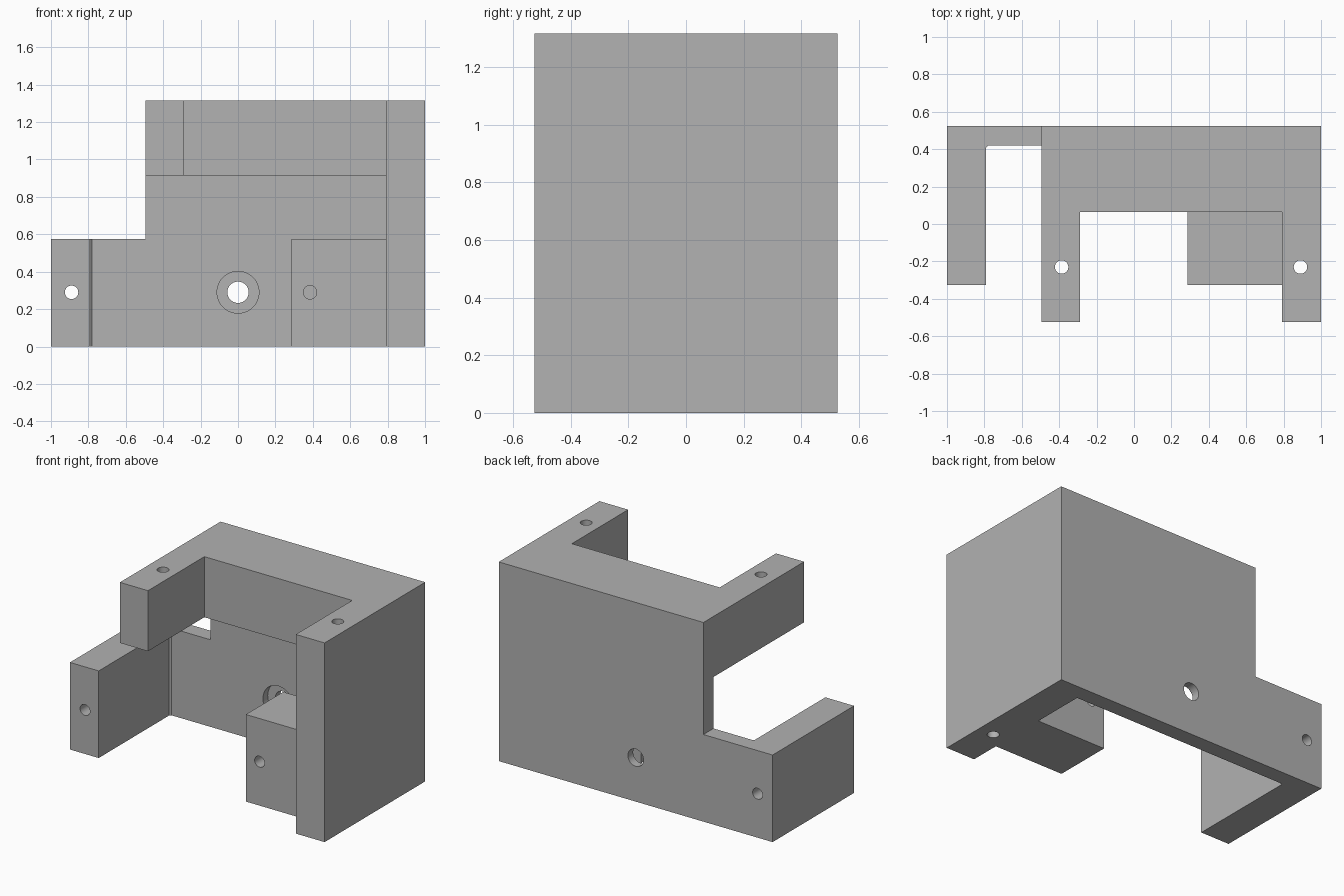
import bpy
import bmesh
from math import radians
from mathutils import Matrix, Vector

cube = bpy.data.objects.get("Cube")
if cube:
    bpy.data.objects.remove(cube, do_unlink=True)

grey = bpy.data.materials.new("plain grey")
grey.use_nodes = True
grey.diffuse_color = (0.445, 0.445, 0.445, 1)
grey.node_tree.nodes["Principled BSDF"].inputs["Base Color"].default_value = grey.diffuse_color

HALF_DEPTH, HEIGHT = 0.525, 1.315
LOW_TOP, SHELF_BOTTOM = 0.575, 0.915
WALL_INNER, SIDE_INNER = 0.42, 0.79
OUT = 2.0          # cutters overshoot the body by going out to here
HOLE_R, HOLE_Z, HOLE_Y = 0.036, 0.29, -0.23


def finish(name, bm):
    bmesh.ops.recalc_face_normals(bm, faces=bm.faces)
    mesh = bpy.data.meshes.new(name)
    bm.to_mesh(mesh)
    bm.free()
    mesh.materials.append(grey)
    obj = bpy.data.objects.new(name, mesh)
    bpy.context.collection.objects.link(obj)
    return obj


def prism(name, plan, z0, z1):
    """Extrude a plan outline from z0 up to z1."""
    bm = bmesh.new()
    face = bm.faces.new([bm.verts.new((x, y, z0)) for x, y in plan])
    new = bmesh.ops.extrude_face_region(bm, geom=[face])["geom"]
    bmesh.ops.translate(bm, vec=(0, 0, z1 - z0),
                        verts=[v for v in new if isinstance(v, bmesh.types.BMVert)])
    return finish(name, bm)


def box(name, x0, x1, y0, y1, z0, z1):
    return prism(name, [(x0, y0), (x1, y0), (x1, y1), (x0, y1)], z0, z1)


def drill(name, start, end, radius):
    start, end = Vector(start), Vector(end)
    axis = end - start
    turn = axis.to_track_quat('Z', 'Y').to_matrix().to_4x4()
    bm = bmesh.new()
    bmesh.ops.create_cone(bm, cap_ends=True, segments=48, radius1=radius, radius2=radius,
                          depth=axis.length,
                          matrix=Matrix.Translation((start + end) / 2) @ turn)
    return finish(name, bm)


# Solid block that everything is milled from
bracket = box("bracket", -1, 1, -HALF_DEPTH, HALF_DEPTH, 0, HEIGHT)

# Lower pocket leaves the back wall, the low arm and the screw block
c = 0.01
pocket = [(-SIDE_INNER, -OUT), (0.285, -OUT), (0.285, 0.065), (SIDE_INNER, 0.065),
          (SIDE_INNER, WALL_INNER), (c - SIDE_INNER, WALL_INNER),
          (-SIDE_INNER, WALL_INNER - c)]

cutters = [
    box("corner_cut", -OUT, -0.495, -OUT, OUT, LOW_TOP, OUT),
    prism("lower_pocket", pocket, -1, 0.7),
    box("middle_pocket", -0.6, SIDE_INNER, -OUT, WALL_INNER, LOW_TOP, SHELF_BOTTOM),
    box("upper_pocket", -0.29, SIDE_INNER, -OUT, 0.063, 0.8, OUT),
    box("low_arm_trim", -OUT, -0.6, -OUT, -0.325, -1, 0.7),
    box("screw_block_trim", 0.2, SIDE_INNER, -OUT, -0.325, -1, 0.7),
    # Vertical holes through the upper arm and the tall side
    drill("upper_arm_hole", (-0.387, HOLE_Y, 0.7), (-0.387, HOLE_Y, OUT), HOLE_R),
    drill("tall_side_hole", (0.89, HOLE_Y, -1), (0.89, HOLE_Y, OUT), HOLE_R),
    # Horizontal holes through the low arm, screw block and back wall
    drill("low_arm_hole", (-0.89, -1, HOLE_Z), (-0.89, 1, HOLE_Z), HOLE_R),
    drill("screw_block_hole", (0.385, -1, HOLE_Z), (0.385, 0.2, HOLE_Z), HOLE_R),
    drill("centre_hole", (0, 0.3, HOLE_Z), (0, 1, HOLE_Z), 0.057),
    drill("counterbore", (0, 0.2, HOLE_Z), (0, 0.47, HOLE_Z), 0.112),
]

bpy.context.view_layer.objects.active = bracket
for cutter in cutters:
    cut = bracket.modifiers.new(cutter.name, 'BOOLEAN')
    cut.operation = 'DIFFERENCE'
    cut.solver = 'EXACT'
    cut.object = cutter
    bpy.ops.object.modifier_apply(modifier=cut.name)
    bpy.data.objects.remove(cutter, do_unlink=True)

# Round holes shade smoothly, milled edges stay sharp
bpy.ops.object.select_all(action='DESELECT')
bracket.select_set(True)
bpy.ops.object.shade_smooth_by_angle(angle=radians(30))
